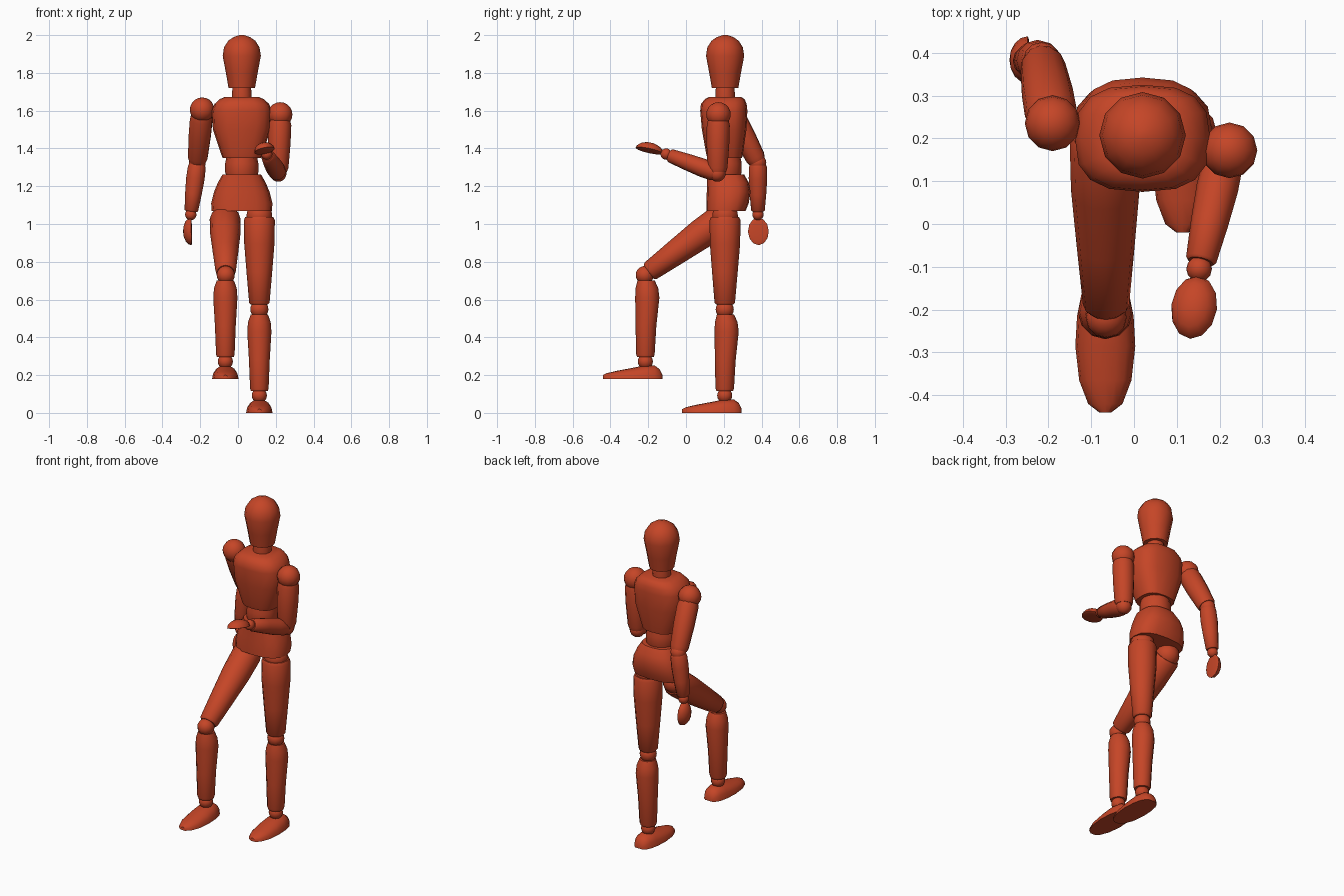
import bpy, bmesh, math
from mathutils import Vector, Matrix

if "Cube" in bpy.data.objects:
    bpy.data.objects.remove(bpy.data.objects["Cube"])

red = bpy.data.materials.new("painted red wood")
red.diffuse_color = (0.56, 0.06, 0.02, 1)
red.use_nodes = True
red.node_tree.nodes["Principled BSDF"].inputs["Base Color"].default_value = red.diffuse_color


def finish(name, bm, matrix=Matrix()):
    bmesh.ops.recalc_face_normals(bm, faces=bm.faces)
    me = bpy.data.meshes.new(name)
    bm.to_mesh(me)
    bm.free()
    me.materials.append(red)
    ob = bpy.data.objects.new(name, me)
    bpy.context.collection.objects.link(ob)
    ob.matrix_world = matrix
    bpy.ops.object.select_all(action='DESELECT')
    ob.select_set(True)
    bpy.context.view_layer.objects.active = ob
    bpy.ops.object.shade_smooth_by_angle(angle=math.radians(42))
    return ob


def skin(bm, loops):
    rows = [[bm.verts.new(p) for p in loop] for loop in loops]
    n = len(rows[0])
    for a, b in zip(rows, rows[1:]):
        for i in range(n):
            j = (i + 1) % n
            bm.faces.new((a[i], a[j], b[j], b[i]))
    bm.faces.new(rows[0])
    bm.faces.new(rows[-1])


def loft(name, rings, power=2.0, n=12, matrix=Matrix()):
    """rings: (z, rx, ry, cx, cy); power above 2 squares the section."""
    bm, loops = bmesh.new(), []
    for z, rx, ry, cx, cy in rings:
        loop = []
        for i in range(n):
            a = 2 * math.pi * i / n
            c, s = math.cos(a), math.sin(a)
            loop.append((cx + rx * math.copysign(abs(c) ** (2 / power), c),
                         cy + ry * math.copysign(abs(s) ** (2 / power), s), z))
        loops.append(loop)
    skin(bm, loops)
    return finish(name, bm, matrix)


def limb(name, a, b, profile):
    """Turned limb from a to b; profile: (fraction along, radius)."""
    a, b = Vector(a), Vector(b)
    d = b - a
    m = Matrix.Translation(a) @ d.to_track_quat('Z', 'Y').to_matrix().to_4x4()
    loft(name, [(t * d.length, r, r, 0, 0) for t, r in profile], matrix=m)


def ball(name, p, r):
    bm = bmesh.new()
    bmesh.ops.create_uvsphere(bm, u_segments=12, v_segments=10, radius=r)
    finish(name, bm, Matrix.Translation(p))


def hand(name, wrist, tip, up):
    """Half-egg hand, flat on the side away from 'up'."""
    wrist, tip = Vector(wrist), Vector(tip)
    y = (tip - wrist).normalized()
    x = y.cross(Vector(up)).normalized()
    z = x.cross(y)
    bm = bmesh.new()
    bmesh.ops.create_uvsphere(bm, u_segments=12, v_segments=8, radius=1)
    for v in bm.verts:
        v.co.x *= 0.055
        v.co.y *= (tip - wrist).length / 2
        v.co.z *= 0.043 if v.co.z > 0 else 0.005
    m = Matrix((x, y, z)).transposed().to_4x4()
    finish(name, bm, Matrix.Translation((wrist + tip) / 2) @ m)


# head and neck
X, Y = 0.02, 0.207
loft("head", [(z, r, r, X, Y) for z, r in
     [(1.72, .070), (1.80, .084), (1.89, .101), (1.935, .094),
      (1.97, .072), (1.99, .043), (2.0, .012)]])
loft("neck", [(z, r, r, X, Y) for z, r in [(1.64, .05), (1.69, .052), (1.73, .048)]])

# torso
loft("chest", [(1.35, .102, .092, X, .205), (1.37, .109, .097, X, .204),
               (1.50, .153, .118, X, .202), (1.60, .158, .125, X, .20),
               (1.635, .145, .121, X, .20), (1.66, .118, .106, X, .205),
               (1.673, .09, .085, X, .207)], power=2.7, n=16)
loft("waist", [(1.24, .078, .078, X, .207), (1.275, .088, .088, X, .207),
               (1.32, .088, .088, X, .207), (1.37, .078, .078, X, .207)], n=16)
loft("pelvis", [(1.07, .160, .104, X, .212), (1.11, .162, .112, X, .220),
                (1.17, .147, .116, X, .226), (1.22, .126, .110, X, .222),
                (1.262, .102, .098, X, .210)], power=2.6, n=16)

# legs: (side, hip, knee, shift of the lower leg)
for side, hip, knee, ax, ay, dz in [
        ("left", (.113, .207, 1.045), (.113, .205, .548), .113, .205, 0),
        ("right", (-.068, .207, 1.04), (-.065, -.218, .73), -.067, -.215, .18)]:
    ball(side + "_hip_ball", hip, .068)
    limb(side + "_thigh", hip, knee, [(.015, .074), (.05, .082), (.3, .080),
                                      (.6, .068), (.93, .054), (.95, .045)])
    ball(side + "_knee_ball", knee, .048)
    loft(side + "_shin", [(z + dz, r, r, ax, ay + o) for z, r, o in
         [(.115, .044, 0), (.13, .049, 0), (.28, .055, .003), (.43, .064, .010),
          (.48, .060, .008), (.52, .046, .004)]])
    ball(side + "_ankle_ball", (ax, ay, .092 + dz), .040)

    # foot: domed sections from toe to heel, flat sole
    bm = bmesh.new()
    skin(bm, [[(ax + w * math.cos(math.pi * i / 8), ay + y,
                dz + h * (0 if i in (0, 8) else math.sin(math.pi * i / 8) ** .8))
               for i in range(9)] for y, w, h in
              [(-.225, .014, .020), (-.205, .040, .030), (-.15, .061, .043),
               (-.07, .070, .058), (0, .066, .072), (.05, .056, .070), (.075, .042, .052), (.09, .025, .022)]])
    finish(side + "_foot", bm)

# arms: right hangs behind, left is bent forward
for side, sh, el, wr, tip, up in [
        ("right", (-.19, .235, 1.605), (-.215, .381, 1.325), (-.25, .381, 1.05),
         (-.246, .385, .888), (-1, 0, -.08)),
        ("left", (.223, .172, 1.58), (.213, .166, 1.268), (.152, -.105, 1.37),
         (.131, -.268, 1.403), (-.25, 0, 1))]:
    ball(side + "_shoulder_ball", sh, .065)
    limb(side + "_upper_arm", sh, el, [(.1, .055), (.18, .061), (.5, .060),
                                       (.9, .053), (.97, .046)])
    ball(side + "_elbow_ball", el, .044)
    limb(side + "_forearm", el, wr, [(.02, .040), (.08, .047), (.3, .049),
                                     (.6, .044), (.92, .036), (.94, .030)])
    ball(side + "_wrist_ball", wr, .030)
    start = Vector(wr).lerp(Vector(tip), .1)
    hand(side + "_hand", start, tip, up)
